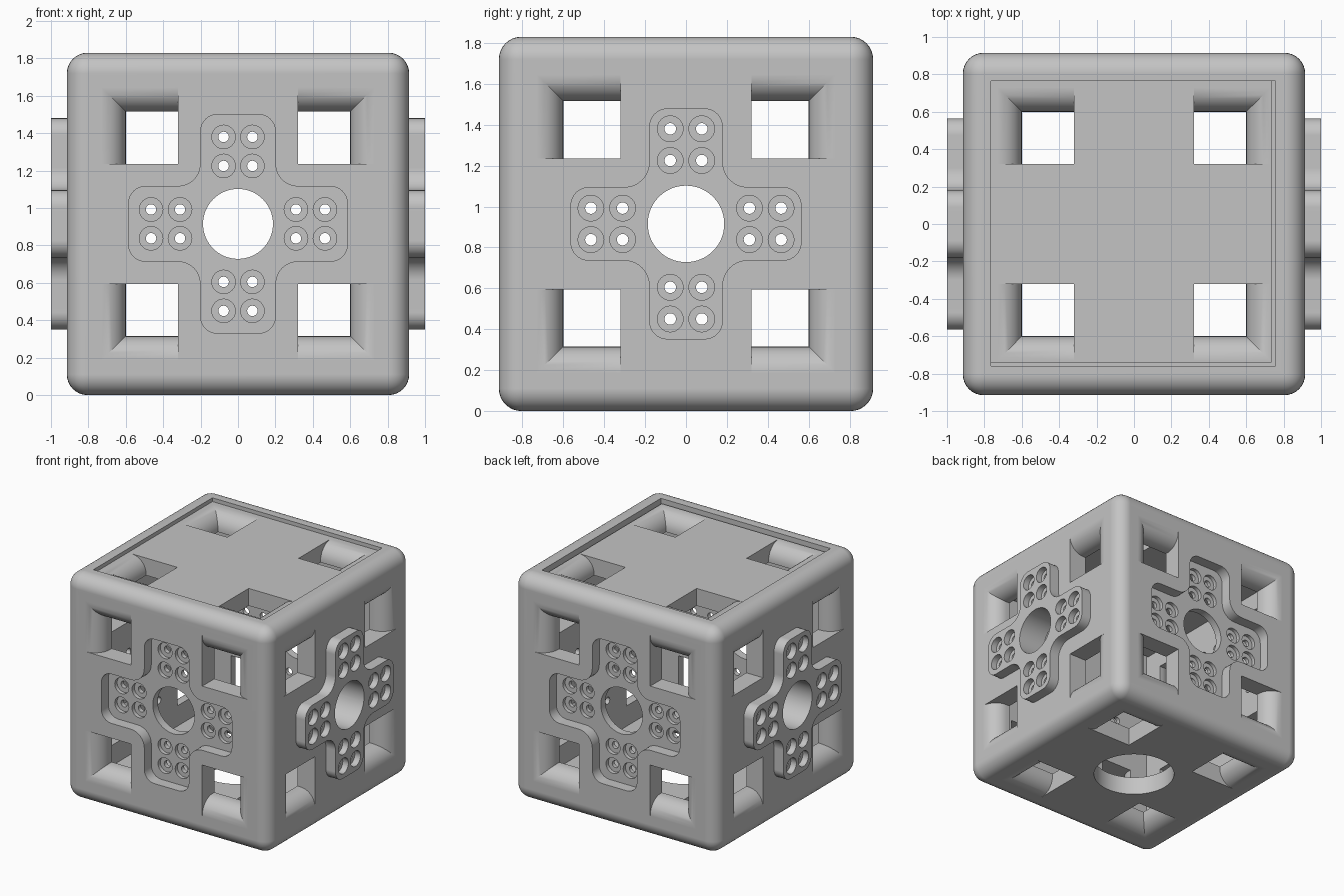
import bpy, bmesh
from math import sin, cos, pi, sqrt, radians
from mathutils import Matrix, Vector

if "Cube" in bpy.data.objects:
    bpy.data.objects.remove(bpy.data.objects["Cube"], do_unlink=True)

H = 0.915        # half side of the cube
INNER = 0.765    # half width of the cavity
LID_TOP = 0.885  # lid height above the cube centre
LID_THICK = 0.14
FILLET = 0.13    # rounded lip of the windows
CENTRE = Vector((0, 0, H))

grey = bpy.data.materials.new("light_grey")
grey.use_nodes = True
grey.diffuse_color = (0.55, 0.55, 0.55, 1)
grey.node_tree.nodes["Principled BSDF"].inputs["Base Color"].default_value = (0.55, 0.55, 0.55, 1)


def face_frame(n, v):
    """Frame of one cube side: local x and y lie in the side, local z points out."""
    n, v = Vector(n), Vector(v)
    m = Matrix((v.cross(n), v, n)).transposed().to_4x4()
    return Matrix.Translation(CENTRE) @ m


UP = (0, 0, 1)
FRONT, BACK = face_frame((0, -1, 0), UP), face_frame((0, 1, 0), UP)
LEFT, RIGHT = face_frame((1, 0, 0), UP), face_frame((-1, 0, 0), UP)
TOP, BOTTOM = face_frame((0, 0, 1), (0, 1, 0)), face_frame((0, 0, -1), (0, 1, 0))


def loft(bm, frame, rings):
    """Closed solid through rings of (x, y, depth) points."""
    rows = [[bm.verts.new(frame @ Vector(p)) for p in ring] for ring in rings]
    for a, b in zip(rows, rows[1:]):
        for i in range(len(a)):
            j = (i + 1) % len(a)
            bm.faces.new((a[i], a[j], b[j], b[i]))
    bm.faces.new(rows[0][::-1])
    bm.faces.new(rows[-1])


def finish(bm, name):
    bmesh.ops.recalc_face_normals(bm, faces=bm.faces)
    me = bpy.data.meshes.new(name)
    bm.to_mesh(me)
    bm.free()
    me.materials.append(grey)
    ob = bpy.data.objects.new(name, me)
    bpy.context.collection.objects.link(ob)
    return ob


def box(name, lo, hi, bevel=0):
    bm = bmesh.new()
    loft(bm, Matrix(), [[(lo[0], lo[1], z), (hi[0], lo[1], z), (hi[0], hi[1], z), (lo[0], hi[1], z)]
                        for z in (lo[2], hi[2])])
    if bevel:
        bmesh.ops.recalc_face_normals(bm, faces=bm.faces)
        bmesh.ops.bevel(bm, geom=bm.edges[:], offset=bevel, segments=8, profile=0.5, affect='EDGES')
    return finish(bm, name)


def disc(r, depth, x=0, y=0, sides=24):
    return [(x + r * cos(2 * pi * i / sides), y + r * sin(2 * pi * i / sides), depth) for i in range(sides)]


def cross_outline(length, width, depth, outer=0.09, inner=0.12):
    """Plus shape with rounded tips and filleted inside corners."""
    def arc(c, d, r, start, end):
        return [(c + r * cos(start + (end - start) * i / 8),
                 d + r * sin(start + (end - start) * i / 8)) for i in range(9)]
    quarter = (arc(length - outer, width - outer, outer, 0, pi / 2)
               + arc(width + inner, width + inner, inner, 1.5 * pi, pi)
               + arc(width - outer, length - outer, outer, 0, pi / 2))
    return [(x * c - y * s, x * s + y * c, depth)
            for c, s in ((1, 0), (0, 1), (-1, 0), (0, -1)) for x, y in quarter]


def crosses(name, frames, length, width, low, high):
    bm = bmesh.new()
    for f in frames:
        loft(bm, f, [cross_outline(length, width, d) for d in (low, high)])
    return finish(bm, name)


def windows(name, sides):
    """Four square windows per side, with a rounded lip on the two outer edges."""
    bm = bmesh.new()
    for frame, surface, inside in sides:
        steps = [(surface + 0.1, FILLET)]
        for i in range(11):
            a = pi / 2 * i / 10
            steps.append((surface - FILLET * (1 - cos(a)), FILLET * (1 - sin(a))))
        steps.append((inside, 0))
        for sx in (-1, 1):
            for sy in (-1, 1):
                loft(bm, frame, [[(sx * p, sy * q, d) for p, q in
                                  ((0.32, 0.32), (0.6 + f, 0.32), (0.6 + f, 0.6 + f), (0.32, 0.6 + f))]
                                 for d, f in steps])
    return finish(bm, name)


def holes(name):
    """Large centre holes plus four groups of counterbored screw holes."""
    bm = bmesh.new()
    spots = [(a, b) for a in (-0.465, -0.31, 0.31, 0.465) for b in (-0.077, 0.077)]
    spots += [(b, a) for a, b in spots]
    for frames, seat, step in (((FRONT, BACK), H - 0.09, 0.03), ((LEFT, RIGHT), 1.0, 0.05)):
        for f in frames:
            loft(bm, f, [disc(0.187, d, sides=64) for d in (1.1, 0.7)])
            for x, y in spots:
                loft(bm, f, [disc(0.063, seat + 0.02, x, y), disc(0.063, seat - step, x, y),
                             disc(0.028, seat - step, x, y), disc(0.028, 0.7, x, y)])
    loft(bm, BOTTOM, [disc(0.31, d, sides=64) for d in (1.1, 0.7)])
    return finish(bm, name)


def combine(ob, tools):
    """Run the booleans, keep the result and drop the helper solids."""
    for kind, tool in tools:
        m = ob.modifiers.new(tool.name, 'BOOLEAN')
        m.operation, m.object, m.solver = kind, tool, 'EXACT'
        tool.hide_render = True
    bpy.context.view_layer.update()
    me = bpy.data.meshes.new_from_object(ob.evaluated_get(bpy.context.evaluated_depsgraph_get()))
    ob.modifiers.clear()
    ob.data = me
    me.name = ob.name
    for _, tool in tools:
        bpy.data.objects.remove(tool, do_unlink=True)
    bpy.ops.object.select_all(action='DESELECT')
    ob.select_set(True)
    bpy.context.view_layer.objects.active = ob
    bpy.ops.object.shade_smooth_by_angle(angle=radians(30))
    w = ob.modifiers.new("even_shading", 'WEIGHTED_NORMAL')
    w.keep_sharp = True


# Hollow shell with sunken crosses front and back, raised crosses on the sides
shell = box("cube_shell", (-H, -H, 0), (H, H, 2 * H), bevel=0.11)
combine(shell, [
    ('DIFFERENCE', box("cavity", (-INNER, -0.76, H - INNER), (0.757, INNER, 2))),
    ('DIFFERENCE', crosses("cross_sockets", (FRONT, BACK), 0.585, 0.2, H - 0.09, H + 0.1)),
    ('UNION', crosses("raised_crosses", (LEFT, RIGHT), 0.565, 0.18, H - 0.05, 1.0)),
    ('DIFFERENCE', windows("side_windows", [(f, H, 0.7) for f in (FRONT, BACK, LEFT, RIGHT, BOTTOM)])),
    ('DIFFERENCE', holes("drill_holes")),
])

# Lid sunk into the open top, with a narrow gap on two edges
top = H + LID_TOP
lid = box("lid", (-INNER + 0.001, -0.74, top - LID_THICK), (0.735, INNER - 0.001, top))
combine(lid, [('DIFFERENCE', windows("lid_windows", [(TOP, LID_TOP, LID_TOP - 0.25)]))])
